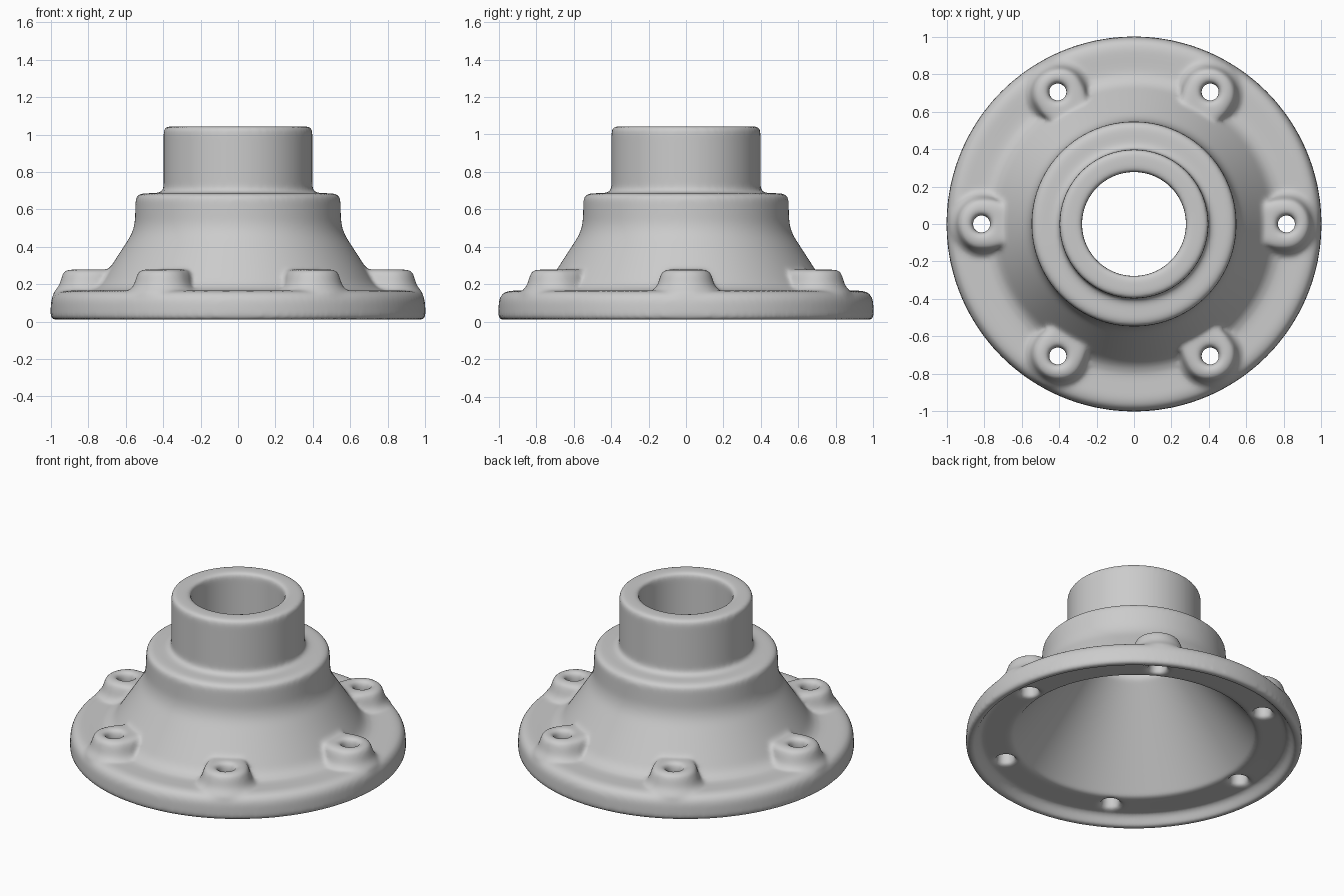
import bpy, bmesh, math
from mathutils import Vector, Matrix

if "Cube" in bpy.data.objects:
    bpy.data.objects.remove(bpy.data.objects["Cube"])

SEG = 128
BOLTS = [math.radians(60 * i) for i in range(6)]
BOLT_R = 0.815


def round_profile(points, steps=6):
    """Closed (r, z, fillet) outline -> list of points with rounded corners."""
    out = []
    n = len(points)
    for i, (r, z, f) in enumerate(points):
        p = Vector((r, z))
        a = (Vector(points[i - 1][:2]) - p).normalized()
        b = (Vector(points[(i + 1) % n][:2]) - p).normalized()
        t = f / math.tan(a.angle(b) / 2)
        s, e = p + a * t, p + b * t
        for k in range(steps + 1):
            u = k / steps
            out.append(s * (1 - u) ** 2 + p * 2 * u * (1 - u) + e * u * u)
    return out


def make_object(name, bm):
    bmesh.ops.recalc_face_normals(bm, faces=bm.faces)
    mesh = bpy.data.meshes.new(name)
    bm.to_mesh(mesh)
    bm.free()
    ob = bpy.data.objects.new(name, mesh)
    bpy.context.collection.objects.link(ob)
    return ob


def add_rings(bm, rings, closed=False):
    """Join rings of points with quads; cap the ends if not closed."""
    vs = [[bm.verts.new(p) for p in ring] for ring in rings]
    m = len(vs[0])
    pairs = list(zip(vs, vs[1:])) + ([(vs[-1], vs[0])] if closed else [])
    for a, b in pairs:
        for j in range(m):
            k = (j + 1) % m
            bm.faces.new((a[j], a[k], b[k], b[j]))
    if not closed:
        bm.faces.new(vs[0])
        bm.faces.new(vs[-1])


def circle(r, z, seg):
    return [Vector((r * math.cos(2 * math.pi * j / seg),
                    r * math.sin(2 * math.pi * j / seg), z)) for j in range(seg)]


# Hollow turned body: lipped flange, cone, shoulder and neck
outline = [
    (0.96, 0.008, 0.015), (1.004, 0.012, 0.025), (0.998, 0.167, 0.075),
    (0.765, 0.163, 0.12),
    (0.553, 0.49, 0.22), (0.546, 0.684, 0.04), (0.398, 0.688, 0.03),
    (0.398, 1.043, 0.03), (0.278, 1.043, 0.025), (0.278, 0.64, 0.03),
    (0.73, 0.075, 0.015), (0.92, 0.07, 0.02)]
bm = bmesh.new()
add_rings(bm, [circle(p.x, p.y, SEG) for p in round_profile(outline)], closed=True)
body = make_object("flanged_housing", bm)

# Flared bolt bosses, leaning inward into the cone
boss = [(0.194, 0.11), (0.188, 0.155), (0.172, 0.172), (0.156, 0.19), (0.146, 0.215),
        (0.139, 0.240), (0.130, 0.262), (0.115, 0.275), (0.090, 0.279)]


def boss_point(p):
    c = p.x / math.hypot(p.x, p.y)
    x = p.x * 0.92 if c > 0 else -abs(c) ** 0.7 * (0.09 + 0.5 * (p.z - 0.10))
    return Vector((x, p.y, p.z))


bm = bmesh.new()
holes = bmesh.new()
for ang in BOLTS:
    place = Matrix.Rotation(ang, 4, 'Z') @ Matrix.Translation((BOLT_R, 0, 0))
    add_rings(bm, [[place @ boss_point(p) for p in circle(r, z, 40)] for r, z in boss])
    # Tapered bolt hole with a softened mouth
    taper = [(0.062, -0.05), (0.057, 0.08), (0.047, 0.235), (0.050, 0.255),
             (0.058, 0.275), (0.068, 0.29)]
    add_rings(holes, [[place @ p for p in circle(r, z, 24)] for r, z in taper])
bosses = make_object("bolt_bosses", bm)
cutter = make_object("bolt_hole_cutter", holes)

# Join the bosses, drill the holes
for tool, op in ((bosses, 'UNION'), (cutter, 'DIFFERENCE')):
    tool.hide_render = True
    mod = body.modifiers.new(tool.name, 'BOOLEAN')
    mod.operation = op
    mod.solver = 'EXACT'
    mod.object = tool

# Melt everything into one soft cast surface
remesh = body.modifiers.new("cast_skin", 'REMESH')
remesh.mode = 'VOXEL'
remesh.voxel_size = 0.014
soften = body.modifiers.new("soft_edges", 'SMOOTH')
soften.factor = 0.5
soften.iterations = 8

bpy.ops.object.select_all(action='DESELECT')
body.select_set(True)
bpy.context.view_layer.objects.active = body
for name in [m.name for m in body.modifiers]:
    bpy.ops.object.modifier_apply(modifier=name)
for tool in (bosses, cutter):
    bpy.data.objects.remove(tool, do_unlink=True)
bpy.ops.object.shade_smooth()
